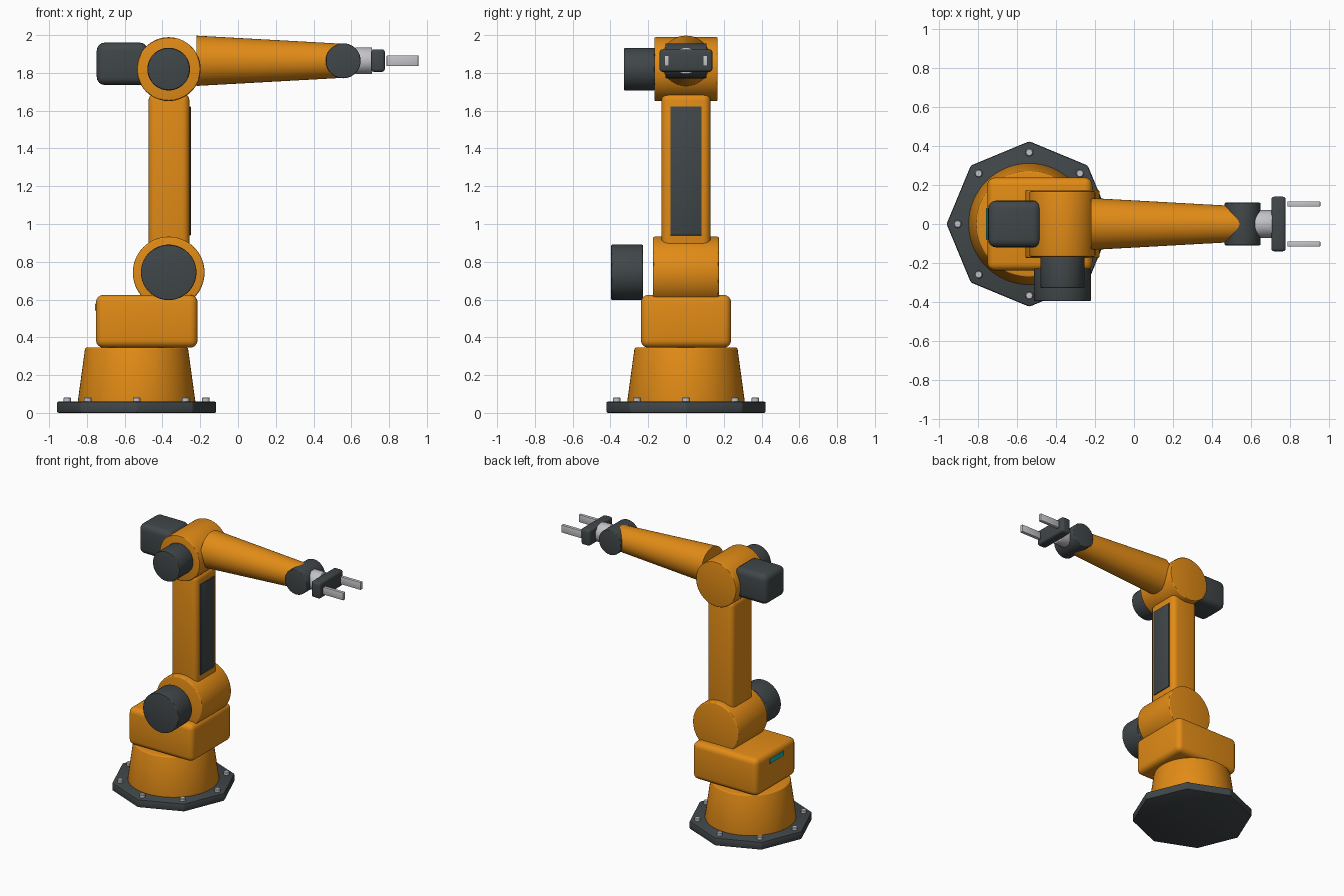
import bpy, bmesh, math
from mathutils import Matrix, Vector

if "Cube" in bpy.data.objects:
    bpy.data.objects.remove(bpy.data.objects["Cube"])


def material(name, color):
    m = bpy.data.materials.new(name)
    m.diffuse_color = (*color, 1)
    m.use_nodes = True
    m.node_tree.nodes["Principled BSDF"].inputs["Base Color"].default_value = m.diffuse_color
    return m


ORANGE = material("orange_paint", (0.76, 0.26, 0.008))
DARK = material("dark_grey", (0.052, 0.062, 0.066))
STEEL = material("light_steel", (0.55, 0.55, 0.58))
TEAL = material("teal_light", (0.01, 0.45, 0.42))


def finish(bm, name, mat, bevel, segments):
    """Round the hard edges, then turn the bmesh into a smooth-shaded object."""
    if bevel:
        edges = [e for e in bm.edges if e.calc_face_angle(0) > math.radians(30)]
        bmesh.ops.bevel(bm, geom=edges, offset=bevel, segments=segments,
                        profile=0.5, affect='EDGES', clamp_overlap=True)
    bmesh.ops.recalc_face_normals(bm, faces=bm.faces)
    me = bpy.data.meshes.new(name)
    bm.to_mesh(me)
    bm.free()
    me.materials.append(mat)
    ob = bpy.data.objects.new(name, me)
    bpy.context.collection.objects.link(ob)
    bpy.ops.object.select_all(action='DESELECT')
    ob.select_set(True)
    bpy.context.view_layer.objects.active = ob
    bpy.ops.object.shade_smooth_by_angle()
    return ob


def box(name, mat, x, y, z, bevel=0.0, segments=4):
    """Box from (min, max) ranges."""
    bm = bmesh.new()
    bmesh.ops.create_cube(bm, size=1)
    for v in bm.verts:
        v.co = Vector([(lo + hi) / 2 + c * (hi - lo)
                       for c, (lo, hi) in zip(v.co, (x, y, z))])
    return finish(bm, name, mat, bevel, segments)


def rod(name, mat, start, end, r1, r2=None, sides=64, bevel=0.0, segments=3):
    """Cylinder or cone between two points."""
    start, end = Vector(start), Vector(end)
    axis = end - start
    rot = Vector((0, 0, 1)).rotation_difference(axis).to_matrix().to_4x4()
    bm = bmesh.new()
    bmesh.ops.create_cone(bm, cap_ends=True, segments=sides, radius1=r1,
                          radius2=r1 if r2 is None else r2, depth=axis.length,
                          matrix=Matrix.Translation((start + end) / 2) @ rot)
    return finish(bm, name, mat, bevel, segments)


BX = -0.537    # base axis
JX = -0.367    # shoulder and elbow axis
AZ = 1.864     # forearm axis height

# Base: octagonal plate, bolts, tapered pedestal
rod("base_plate", DARK, (BX, 0, 0), (BX, 0, 0.06), 0.424, sides=8, bevel=0.01, segments=2)
for i in range(8):
    a = i * math.pi / 4
    x, y = BX + 0.367 * math.cos(a), 0.367 * math.sin(a)
    rod(f"base_bolt_{i + 1}", STEEL, (x, y, 0.05), (x, y, 0.082), 0.02,
        sides=16, bevel=0.004, segments=1)
rod("pedestal", ORANGE, (BX, 0, 0.055), (BX, 0, 0.346), 0.312, 0.272, bevel=0.008)

# Rotating turret with status light on the back
box("turret", ORANGE, (-0.752, -0.214), (-0.239, 0.239), (0.345, 0.625), 0.04)
box("status_light", TEAL, (-0.758, -0.749), (-0.082, 0.082), (0.543, 0.578), 0.003, 2)

# Shoulder joint and motor
rod("shoulder", ORANGE, (JX, -0.175, 0.743), (JX, 0.175, 0.743), 0.19, bevel=0.01)
rod("shoulder_motor", DARK, (JX, -0.396, 0.744), (JX, -0.228, 0.744), 0.147, bevel=0.007)

# Upper arm with front cover
box("upper_arm", ORANGE, (-0.474, -0.257), (-0.13, 0.13), (0.80, 1.692), 0.038)
box("arm_cover", DARK, (-0.259, -0.25), (-0.083, 0.083), (0.94, 1.622), 0.003, 2)

# Elbow joint, side motor and rear motor housing
rod("elbow", ORANGE, (JX, -0.168, 1.82), (JX, 0.168, 1.82), 0.169, bevel=0.008)
rod("elbow_motor", DARK, (JX, -0.328, 1.82), (JX, -0.165, 1.82), 0.113, bevel=0.007)
box("rear_housing", DARK, (-0.748, -0.477), (-0.12, 0.12), (1.736, 1.96), 0.042)

# Forearm and wrist
rod("forearm", ORANGE, (-0.22, 0, AZ), (0.55, 0, AZ), 0.133, 0.0905)
rod("wrist", DARK, (0.557, -0.109, AZ), (0.557, 0.109, AZ), 0.0925, bevel=0.006)
rod("tool_flange", STEEL, (0.62, 0, AZ), (0.71, 0, AZ), 0.071, bevel=0.006)

# Gripper
box("gripper_palm", DARK, (0.704, 0.778), (-0.14, 0.14), (1.805, 1.925), 0.016, 3)
for side, name in ((-1, "front"), (1, "rear")):
    ys = sorted((side * 0.09, side * 0.115))
    box(f"gripper_finger_{name}", STEEL, (0.787, 0.955), ys, (1.836, 1.892), 0.003, 2)
